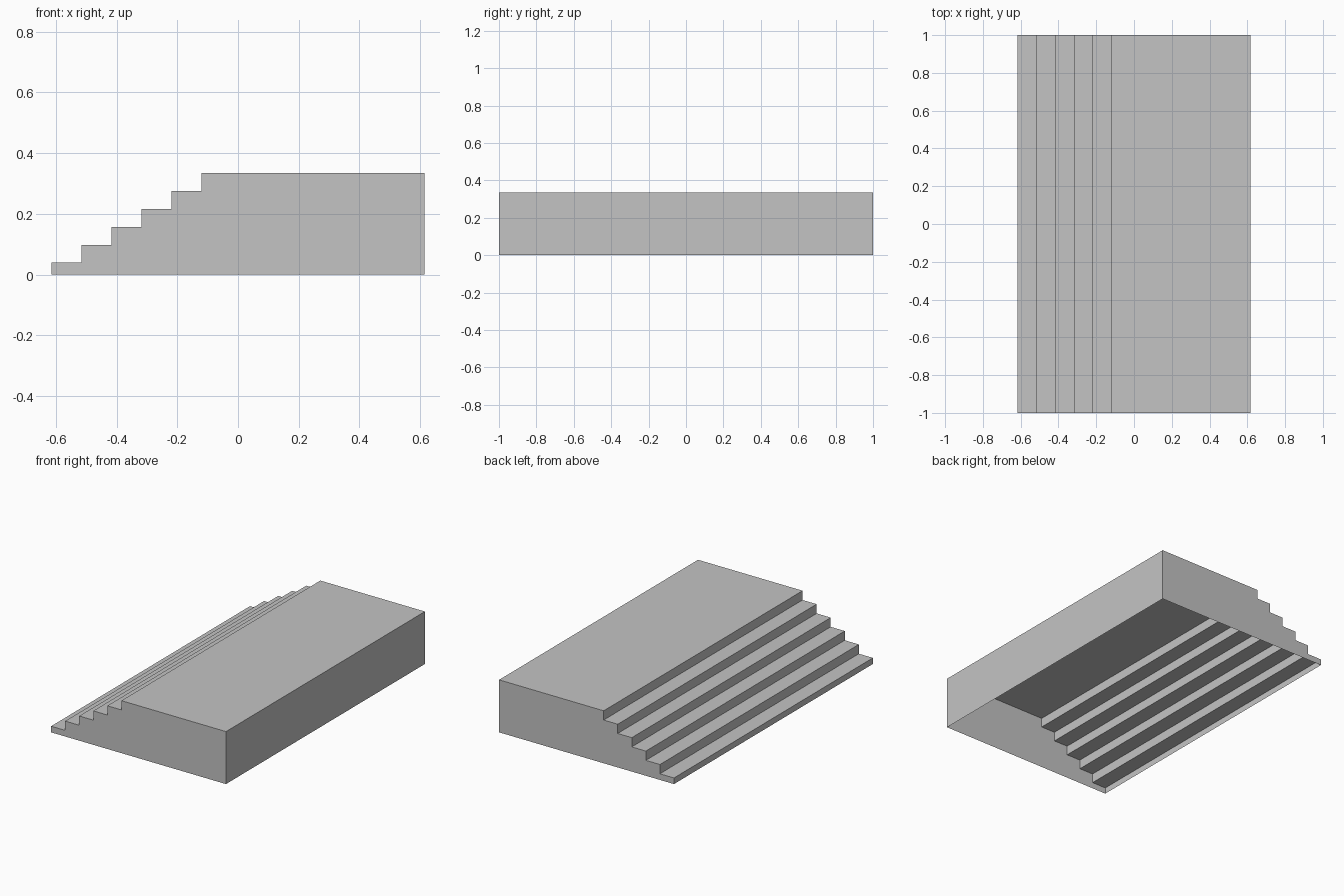
import bpy
import bmesh

if "Cube" in bpy.data.objects:
    bpy.data.objects.remove(bpy.data.objects["Cube"])

STEPS = 5
RUN, RISE = 0.099, 0.059
HALF_X, HALF_Y = 0.6155, 1.0
FIRST_RISE = 0.039

# Side profile: stepped left edge, flat platform, straight right wall
profile = [(-HALF_X, 0.0)]
for i in range(STEPS + 1):
    x, z = -HALF_X + i * RUN, FIRST_RISE + i * RISE
    if i:
        profile.append((x, z - RISE))
    profile.append((x, z))
profile += [(HALF_X, FIRST_RISE + STEPS * RISE), (HALF_X, 0.0)]

# Thin shell, open underneath
bm = bmesh.new()
front = [bm.verts.new((x, -HALF_Y, z)) for x, z in profile]
back = [bm.verts.new((x, HALF_Y, z)) for x, z in profile]
for i in range(len(profile) - 1):
    bm.faces.new((front[i], front[i + 1], back[i + 1], back[i]))

# End walls
bm.faces.new(front[::-1])
bm.faces.new(back)
bm.normal_update()
# Make every face point outward, judged by the platform top
top = max(bm.faces, key=lambda f: f.calc_center_median().z)
bmesh.ops.recalc_face_normals(bm, faces=bm.faces[:])
if top.normal.z < 0:
    bmesh.ops.reverse_faces(bm, faces=bm.faces[:])

mesh = bpy.data.meshes.new("stepped_platform")
bm.to_mesh(mesh)
bm.free()

# Plain grey finish
grey = bpy.data.materials.new("light grey")
grey.diffuse_color = (0.55, 0.55, 0.55, 1.0)
grey.use_nodes = True
grey.node_tree.nodes["Principled BSDF"].inputs["Base Color"].default_value = grey.diffuse_color
mesh.materials.append(grey)

platform = bpy.data.objects.new("stepped_platform", mesh)
bpy.context.collection.objects.link(platform)
